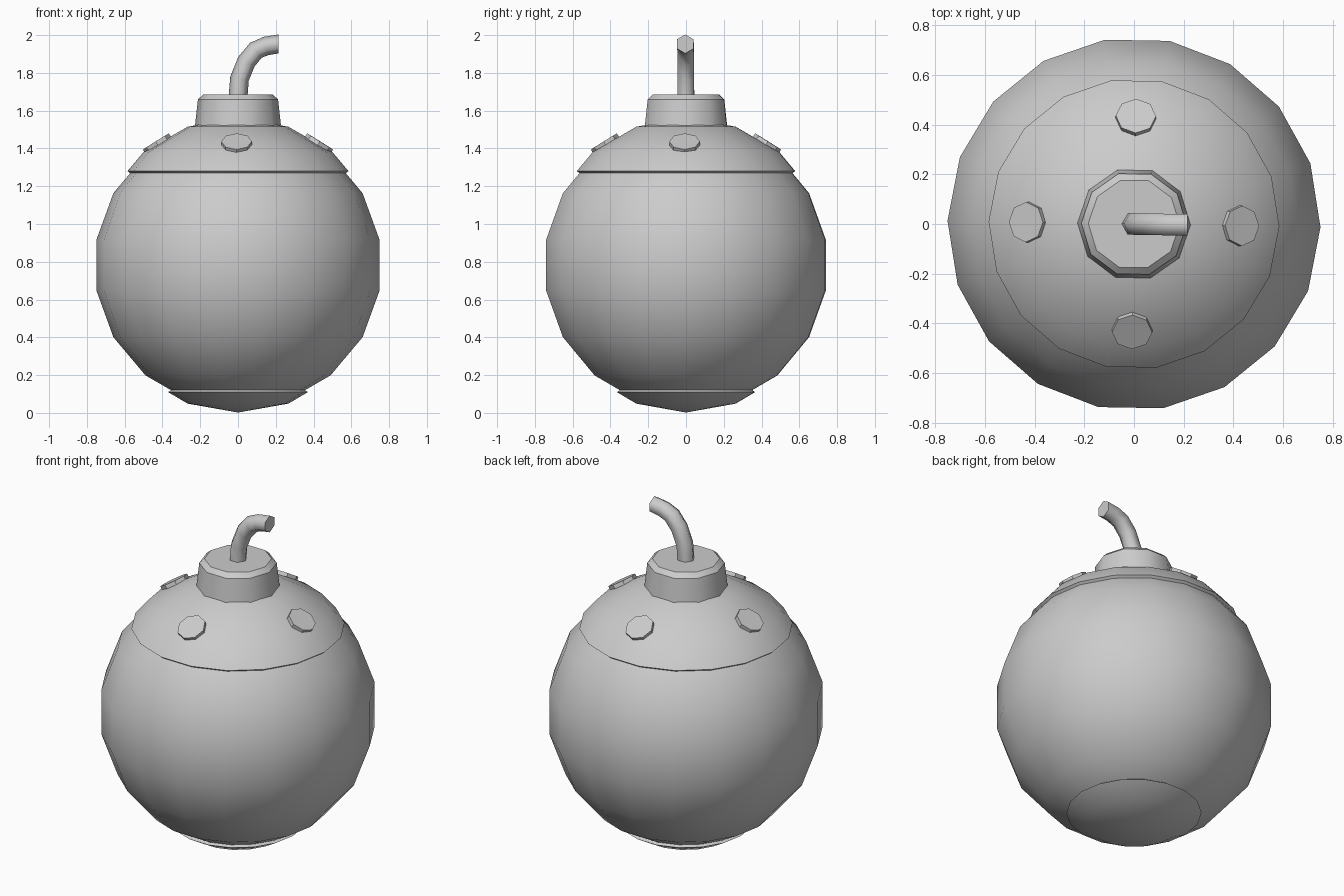
import bpy, bmesh
from math import sin, cos, radians, pi, tau
from mathutils import Vector, Matrix

cube = bpy.data.objects.get("Cube")
if cube:
    bpy.data.objects.remove(cube, do_unlink=True)

TURN = radians(-1)      # the whole model is turned very slightly
CENTRE = 0.782          # height of the ball's centre
SEGMENTS = 18

grey = bpy.data.materials.new("plain grey")
grey.use_nodes = True
grey.diffuse_color = (0.6, 0.6, 0.6, 1)
grey.node_tree.nodes["Principled BSDF"].inputs["Base Color"].default_value = grey.diffuse_color


def finish(name, bm, angle):
    """Turn a bmesh into an object, smooth below the given angle."""
    bmesh.ops.remove_doubles(bm, verts=bm.verts, dist=0.0001)
    bmesh.ops.recalc_face_normals(bm, faces=bm.faces)
    mesh = bpy.data.meshes.new(name)
    bm.to_mesh(mesh)
    bm.free()
    mesh.materials.append(grey)
    mesh.shade_smooth()
    mesh.set_sharp_from_angle(angle=radians(angle))
    obj = bpy.data.objects.new(name, mesh)
    bpy.context.collection.objects.link(obj)
    return obj


def skin(bm, rings):
    """Join neighbouring rings of points; single points become fans."""
    loops = [[bm.verts.new(p) for p in ring] for ring in rings]
    for a, b in zip(loops, loops[1:]):
        n = max(len(a), len(b))
        for i in range(n):
            j = (i + 1) % n
            if len(a) == 1:
                bm.faces.new((a[0], b[i], b[j]))
            elif len(b) == 1:
                bm.faces.new((a[i], a[j], b[0]))
            else:
                bm.faces.new((a[i], a[j], b[j], b[i]))
    for end in (loops[0], loops[-1]):
        if len(end) > 2:
            bm.faces.new(end)


def lathe(name, profile, sides, angle):
    """Revolve (radius, height) points around the z axis."""
    rings = []
    for r, z in profile:
        turns = [TURN + tau * i / sides for i in range(sides)] if r else [0]
        rings.append([(r * cos(t), r * sin(t), z) for t in turns])
    bm = bmesh.new()
    skin(bm, rings)
    return finish(name, bm, angle)


def on_ball(radius, elevation):
    if abs(elevation) == 90:
        return (0, CENTRE + radius * elevation / 90)
    e = radians(elevation)
    return (radius * cos(e), CENTRE + radius * sin(e))


# Round body and the two raised shells that wrap its ends
lathe("body", [on_ball(0.762, e) for e in range(-90, 91, 20)], SEGMENTS, 30)
lathe("top_shell", [(0.565, 1.264), (0.585, 1.28)] +
      [on_ball(0.78, e) for e in (50, 70, 90)], SEGMENTS, 30)
lathe("bottom_shell", [on_ball(0.78, e) for e in (-90, -70)] +
      [(0.37, 0.11), (0.35, 0.124)], SEGMENTS, 30)

# Neck with a bevelled upper edge
lathe("neck", [(0.23, 1.5), (0.212, 1.66), (0.184, 1.685)], 10, 40)

# Four studs around the top shell
for k, side in enumerate(("left", "back", "right", "front")):
    bm = bmesh.new()
    bmesh.ops.create_cone(bm, cap_ends=True, segments=8, radius1=0.081,
                          radius2=0.081, depth=0.06,
                          matrix=Matrix.Translation((0, 0, -0.03)))
    place = (Matrix.Rotation(TURN + k * pi / 2, 4, 'Z')
             @ Matrix.Translation((0.435, 0, 1.437))
             @ Matrix.Rotation(radians(32), 4, 'Y'))
    bmesh.ops.transform(bm, matrix=place, verts=bm.verts)
    finish(side + "_stud", bm, 30)

# Bent six-sided fuse
path = [Vector((x, 0, z)) for x, z in
        ((0, 1.67), (0.008, 1.77), (0.045, 1.86), (0.095, 1.92), (0.15, 1.943), (0.215, 1.953))]
rings = []
for i, p in enumerate(path):
    along = path[min(i + 1, len(path) - 1)] - path[max(i - 1, 0)]
    if i == len(path) - 1:
        along = Vector((1, 0, 0))
    out = Vector((-along.z, 0, along.x)).normalized()
    rings.append([p + 0.05 * (cos(t) * out + sin(t) * Vector((0, 1, 0)))
                  for t in (tau * s / 6 for s in range(6))])
bm = bmesh.new()
skin(bm, rings)
for ob in (finish("fuse", bm, 62),):
    ob.rotation_euler.z = TURN
